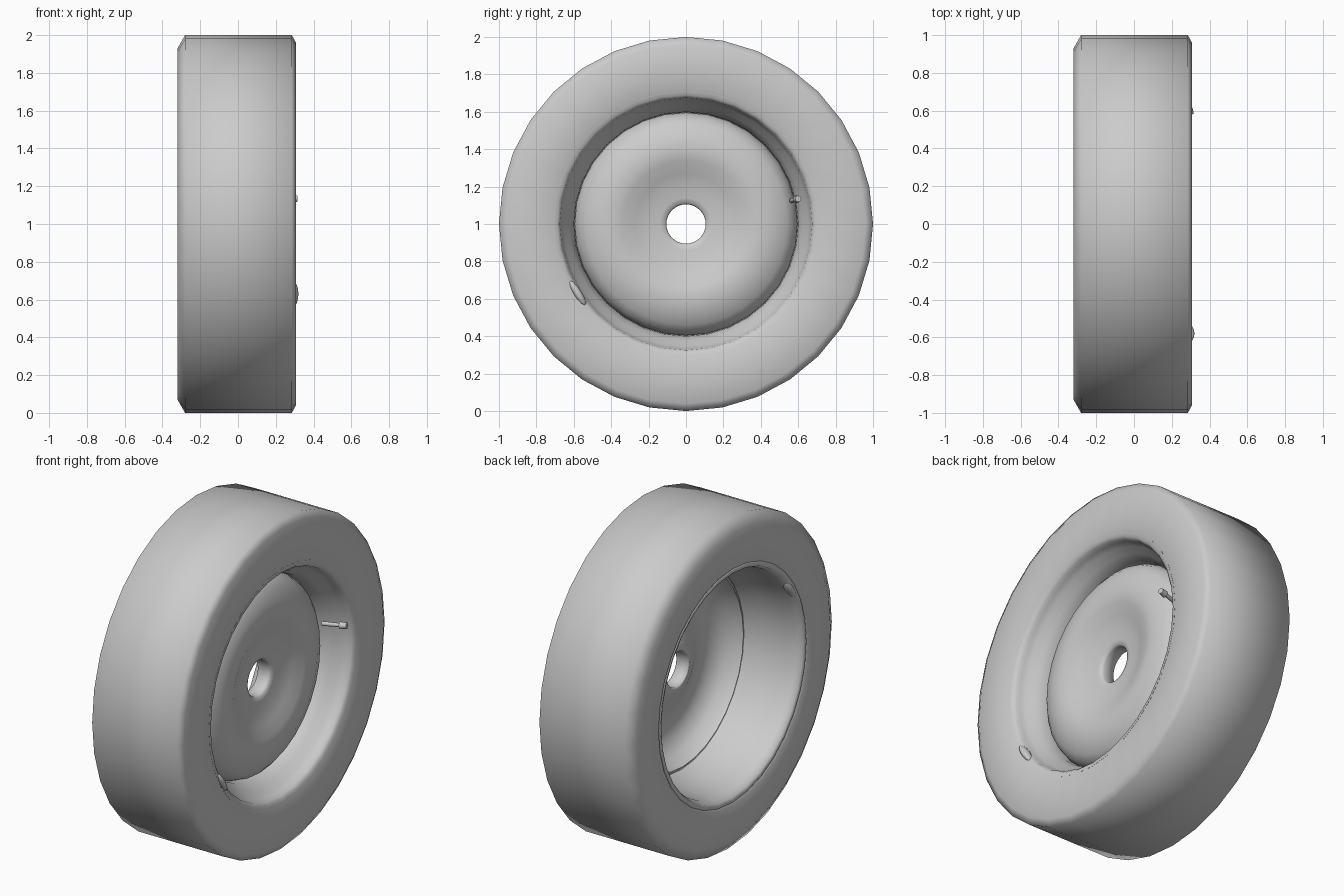
import bpy, bmesh, math
from mathutils import Vector, Matrix

SEGMENTS = 32
CENTRE = Vector((0, 0, 1))

if "Cube" in bpy.data.objects:
    bpy.data.objects.remove(bpy.data.objects["Cube"], do_unlink=True)

grey = bpy.data.materials.new("plain_grey")
grey.use_nodes = True
grey.diffuse_color = (0.6, 0.6, 0.6, 1)
grey.node_tree.nodes["Principled BSDF"].inputs["Base Color"].default_value = (0.6, 0.6, 0.6, 1)


def finish(bm, name, smooth_angle):
    bmesh.ops.recalc_face_normals(bm, faces=bm.faces[:])
    mesh = bpy.data.meshes.new(name)
    bm.to_mesh(mesh)
    bm.free()
    mesh.materials.append(grey)
    obj = bpy.data.objects.new(name, mesh)
    bpy.context.collection.objects.link(obj)
    bpy.ops.object.select_all(action='DESELECT')
    obj.select_set(True)
    bpy.context.view_layer.objects.active = obj
    bpy.ops.object.shade_smooth_by_angle(angle=math.radians(smooth_angle))
    return obj


def lathe(name, profile, smooth_angle=80):
    """Spin a closed (x, radius) profile about the axle."""
    bm = bmesh.new()
    verts = [bm.verts.new((x, 0, 1 + r)) for x, r in profile]
    edges = [bm.edges.new((v, verts[(i + 1) % len(verts)])) for i, v in enumerate(verts)]
    bmesh.ops.spin(bm, geom=verts + edges, cent=CENTRE, axis=(1, 0, 0),
                   angle=math.tau, steps=SEGMENTS, use_duplicate=False)
    bmesh.ops.remove_doubles(bm, verts=bm.verts[:], dist=0.0005)
    return finish(bm, name, smooth_angle)


# Tyre: flat tread, small shoulders, flat sidewalls
lathe("tyre", [
    (-0.30, 0.69), (-0.32, 0.72), (-0.32, 0.93), (-0.28, 1.0),
    (0.285, 1.0), (0.307, 0.96), (0.307, 0.72), (0.29, 0.69)])

# Rim: rolled lips and a deep barrel that narrows towards the disc
lathe("rim", [
    (-0.31, 0.715), (-0.318, 0.70), (-0.31, 0.68), (-0.27, 0.665), (-0.20, 0.66),
    (-0.08, 0.645), (0.0, 0.615), (0.06, 0.595), (0.14, 0.60), (0.19, 0.625),
    (0.23, 0.655), (0.26, 0.67), (0.285, 0.675), (0.30, 0.69), (0.305, 0.715),
    (0.25, 0.70), (0.0, 0.68), (-0.25, 0.70)])

# Disc: raised ring around a dished centre with an open hub hole
lathe("wheel_disc", [
    (0.03, 0.60), (0.10, 0.595), (0.145, 0.575), (0.175, 0.54), (0.205, 0.47),
    (0.215, 0.40), (0.205, 0.34), (0.175, 0.27), (0.155, 0.20), (0.148, 0.14),
    (0.143, 0.112), (0.13, 0.105), (0.06, 0.105), (0.055, 0.115), (0.07, 0.15),
    (0.10, 0.22), (0.14, 0.30), (0.17, 0.40), (0.15, 0.48), (0.10, 0.55), (0.02, 0.58)])

# Valve: thin stem with a rounder cap
start, end = Vector((0.17, 0.565, 1.125)), Vector((0.312, 0.60, 1.135))
turn = (end - start).to_track_quat('Z', 'Y').to_matrix().to_4x4()
bm = bmesh.new()
for a, b, radius in ((0, 0.75, 0.013), (0.72, 1, 0.02)):
    low, high = start.lerp(end, a), start.lerp(end, b)
    bmesh.ops.create_cone(bm, cap_ends=True, segments=12, radius1=radius, radius2=radius * 0.85,
                          depth=(high - low).length,
                          matrix=Matrix.Translation((low + high) / 2) @ turn)
finish(bm, "valve", 50)


# Balance weights clipped to the rim lips
def balance_weight(name, x, y, z):
    angle = math.atan2(z - 1, y)
    bm = bmesh.new()
    bmesh.ops.create_uvsphere(bm, u_segments=16, v_segments=8, radius=1)
    bmesh.ops.transform(bm, verts=bm.verts[:], matrix=(
        Matrix.Translation((x, y, z)) @ Matrix.Rotation(angle, 4, 'X')
        @ Matrix.Diagonal((0.03, 0.022, 0.08, 1))))
    finish(bm, name, 60)


balance_weight("outer_balance_weight", 0.29, -0.58, 0.63)
balance_weight("inner_balance_weight", -0.29, -0.575, 1.365)
